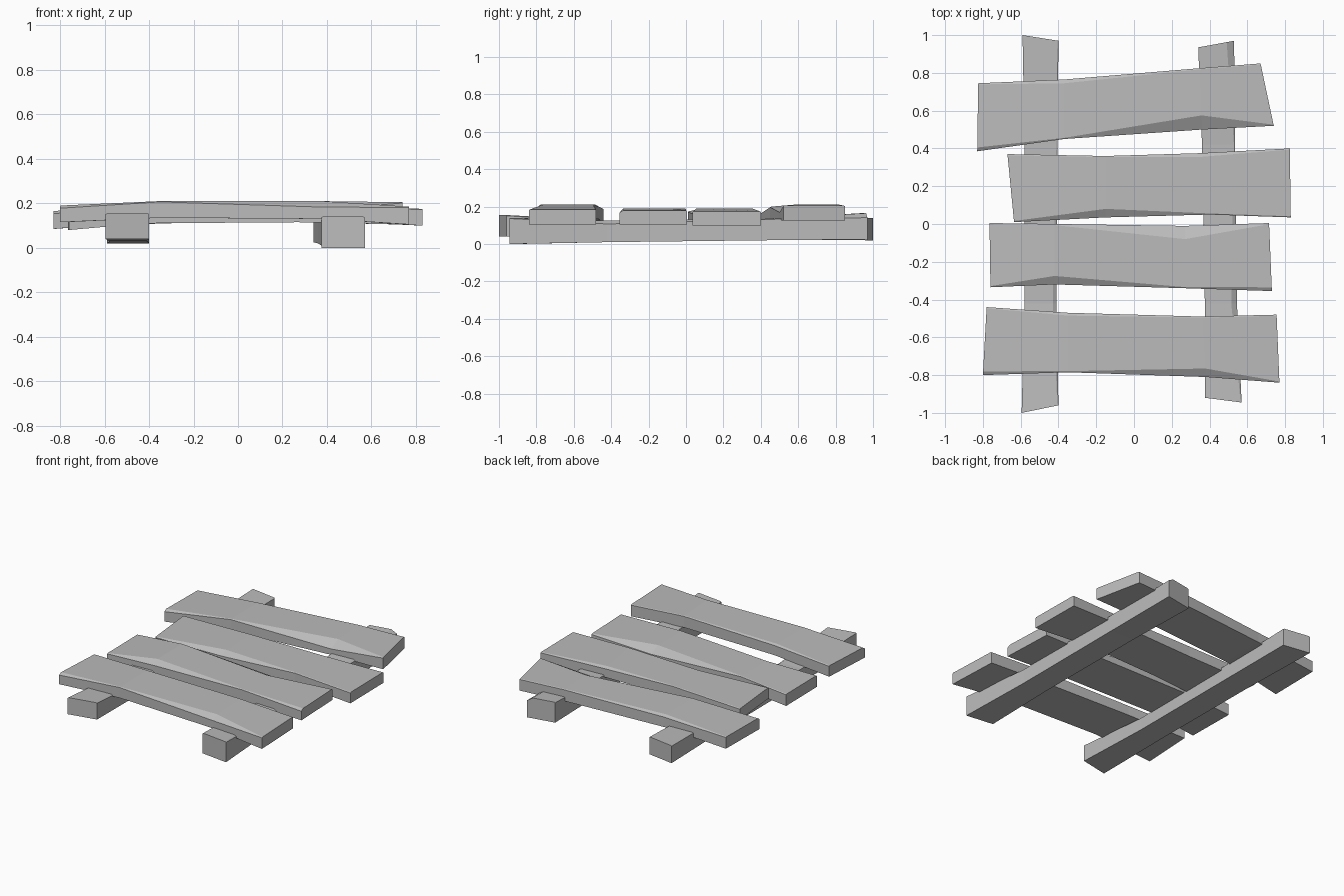
import bpy
import bmesh
from mathutils import Vector

default_cube = bpy.data.objects.get("Cube")
if default_cube:
    bpy.data.objects.remove(default_cube, do_unlink=True)

# One flat grey for all the wood
wood = bpy.data.materials.new("weathered_grey")
wood.use_nodes = True
grey = (0.5, 0.5, 0.5, 1)
wood.diffuse_color = grey
wood.node_tree.nodes["Principled BSDF"].inputs["Base Color"].default_value = grey


def section(edge_a, edge_b, bottom, top, dent_a, dent_b):
    """Six-point cross-section whose top corners can be worn back."""
    a, b = Vector(edge_a), Vector(edge_b)
    across = (b - a).normalized()

    def corner(point, direction, dent):
        # the worn corner drops on the side and moves inward on the top
        drop = min(dent * 0.6, (top - bottom) * 0.5)
        inner = point + direction * dent
        return [(*point, bottom), (*point, top - drop), (*inner, top)]

    return corner(a, across, dent_a) + corner(b, -across, dent_b)[::-1]


def board(name, stations, dents):
    """Loft rough timber through stations of (edge a, edge b, bottom, top)."""
    bm = bmesh.new()
    rings = []
    for i, (a, b, bottom, top) in enumerate(stations):
        dent_a = dents.get((i, "a"), 0.006)
        dent_b = dents.get((i, "b"), 0.006)
        points = section(a, b, bottom, top, dent_a, dent_b)
        rings.append([bm.verts.new(p) for p in points])
    for ring, following in zip(rings, rings[1:]):
        count = len(ring)
        for k in range(count):
            n = (k + 1) % count
            bm.faces.new((ring[k], ring[n], following[n], following[k]))
    bm.faces.new(rings[0])
    bm.faces.new(rings[-1])
    bmesh.ops.recalc_face_normals(bm, faces=bm.faces)
    mesh = bpy.data.meshes.new(name)
    bm.to_mesh(mesh)
    bm.free()
    mesh.materials.append(wood)
    obj = bpy.data.objects.new(name, mesh)
    bpy.context.collection.objects.link(obj)
    return obj


# Cross planks, front to back (edge a is the front edge)
board("front_plank", [
    ((-0.80, -0.80), (-0.78, -0.44), 0.115, 0.19),
    ((-0.35, -0.785), (-0.35, -0.47), 0.135, 0.21),
    ((0.38, -0.81), (0.36, -0.49), 0.13, 0.21),
    ((0.77, -0.84), (0.755, -0.48), 0.105, 0.185),
], {(2, "a"): 0.045, (0, "a"): 0.02, (1, "b"): 0.015})

board("front_middle_plank", [
    ((-0.76, -0.335), (-0.765, 0.005), 0.08, 0.16),
    ((-0.42, -0.32), (-0.42, 0.0), 0.11, 0.19),
    ((0.27, -0.34), (0.27, -0.01), 0.115, 0.19),
    ((0.73, -0.355), (0.715, 0.005), 0.105, 0.18),
], {(1, "a"): 0.045, (2, "b"): 0.07, (3, "a"): 0.02})

board("back_middle_plank", [
    ((-0.635, 0.01), (-0.67, 0.37), 0.10, 0.175),
    ((-0.15, 0.035), (-0.15, 0.36), 0.115, 0.19),
    ((0.40, 0.05), (0.35, 0.375), 0.12, 0.19),
    ((0.83, 0.035), (0.825, 0.40), 0.10, 0.175),
], {(1, "a"): 0.045, (2, "b"): 0.02})

board("back_plank", [
    ((-0.83, 0.385), (-0.825, 0.745), 0.085, 0.165),
    ((-0.37, 0.45), (-0.37, 0.765), 0.12, 0.20),
    ((0.36, 0.50), (0.35, 0.825), 0.13, 0.21),
    ((0.74, 0.52), (0.67, 0.85), 0.125, 0.205),
], {(2, "a"): 0.075, (1, "b"): 0.02, (0, "a"): 0.02})

# Two supporting beams running front to back (edge a is the -x edge)
board("right_beam", [
    ((-0.595, -1.0), (-0.40, -0.96), 0.04, 0.155),
    ((-0.58, -0.42), (-0.41, -0.42), 0.03, 0.125),
    ((-0.58, 0.42), (-0.405, 0.42), 0.025, 0.13),
    ((-0.59, 1.0), (-0.40, 0.97), 0.02, 0.14),
], {(1, "b"): 0.02})

board("left_beam", [
    ((0.375, -0.92), (0.57, -0.945), 0.0, 0.14),
    ((0.375, -0.42), (0.545, -0.42), 0.01, 0.125),
    ((0.36, 0.42), (0.535, 0.42), 0.02, 0.135),
    ((0.34, 0.935), (0.53, 0.97), 0.025, 0.165),
], {(1, "b"): 0.03, (3, "b"): 0.04})
